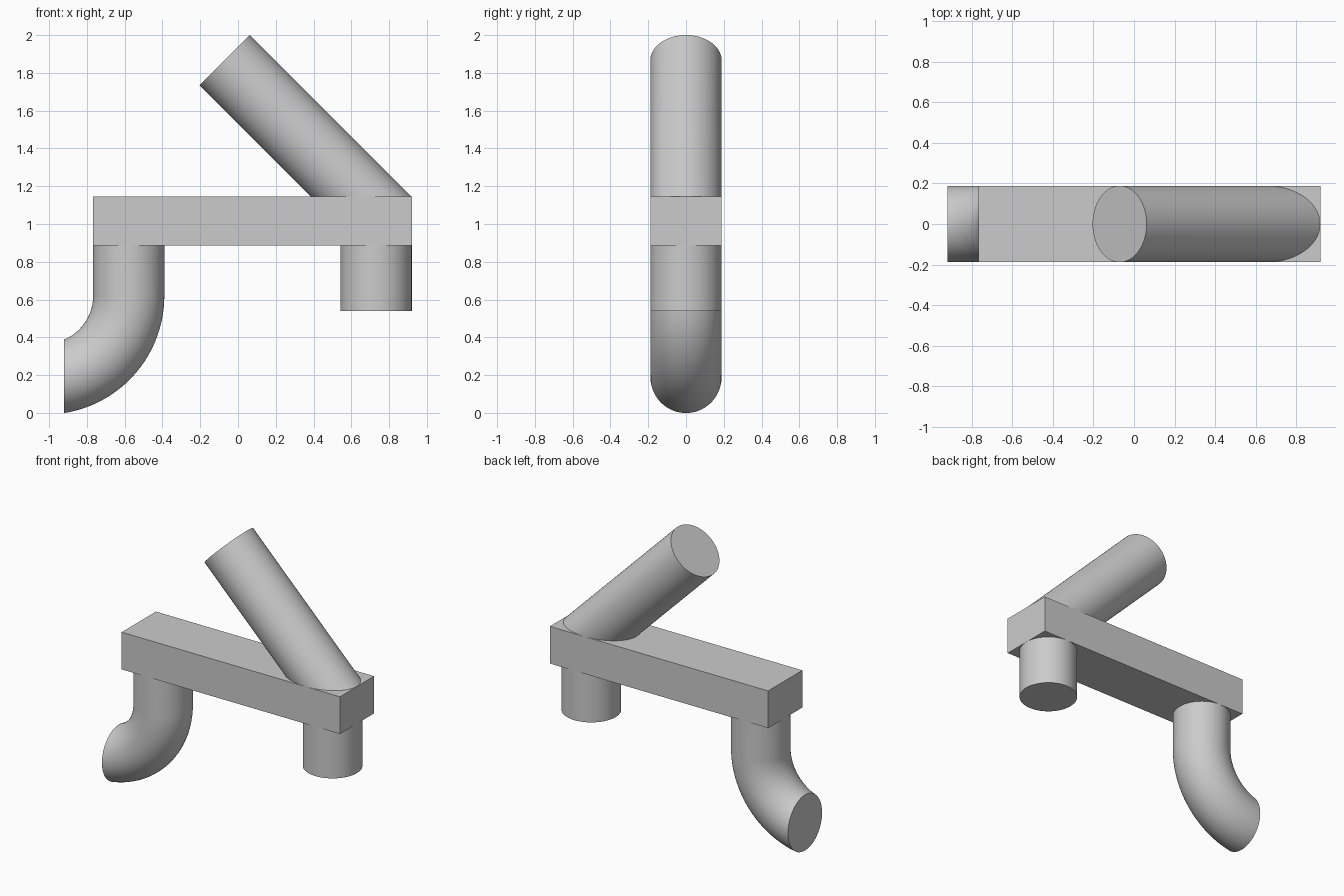
import bpy, bmesh
from math import sin, cos, pi
from mathutils import Vector

cube = bpy.data.objects.get("Cube")
if cube:
    bpy.data.objects.remove(cube, do_unlink=True)

RADIUS = 0.1885
SIDES = 96
BAR_LOW, BAR_TOP = 0.885, 1.145
LEFT_END, RIGHT_END = 0.92, -0.92
BAR_START = -0.767

grey = bpy.data.materials.new("plain grey")
grey.use_nodes = True
color = (0.6, 0.6, 0.6, 1)
grey.diffuse_color = color
grey.node_tree.nodes["Principled BSDF"].inputs["Base Color"].default_value = color


def finish(bm, name, smooth=True):
    bmesh.ops.recalc_face_normals(bm, faces=bm.faces)
    mesh = bpy.data.meshes.new(name)
    bm.to_mesh(mesh)
    bm.free()
    mesh.materials.append(grey)
    obj = bpy.data.objects.new(name, mesh)
    bpy.context.collection.objects.link(obj)
    if smooth:
        bpy.ops.object.select_all(action='DESELECT')
        obj.select_set(True)
        bpy.context.view_layer.objects.active = obj
        bpy.ops.object.shade_smooth_by_angle(angle=pi / 6)
    return obj


def tube(path, tangents):
    """Solid round rod swept along a path in the xz plane."""
    bm = bmesh.new()
    side = Vector((0, 1, 0))
    rings = []
    for point, tangent in zip(path, tangents):
        across = side.cross(tangent.normalized())
        rings.append([bm.verts.new(point + RADIUS * (side * cos(a) + across * sin(a)))
                      for a in (2 * pi * i / SIDES for i in range(SIDES))])
    for low, high in zip(rings, rings[1:]):
        for i in range(SIDES):
            j = (i + 1) % SIDES
            bm.faces.new((low[i], low[j], high[j], high[i]))
    bm.faces.new(rings[0])
    bm.faces.new(rings[-1])
    return bm


def cut(bm, point, normal):
    """Remove everything on the normal side of a plane and cap the opening."""
    bmesh.ops.bisect_plane(bm, geom=bm.verts[:] + bm.edges[:] + bm.faces[:],
                           plane_co=point, plane_no=normal, clear_outer=True)
    bmesh.ops.holes_fill(bm, edges=[e for e in bm.edges if e.is_boundary])


# Rectangular bar
bm = bmesh.new()
bmesh.ops.create_cube(bm, size=1)
for v in bm.verts:
    v.co.x = LEFT_END if v.co.x > 0 else BAR_START
    v.co.y = RADIUS if v.co.y > 0 else -RADIUS
    v.co.z = BAR_TOP if v.co.z > 0 else BAR_LOW
finish(bm, "bar", smooth=False)

# Short straight leg
leg_x = LEFT_END - RADIUS
down = Vector((0, 0, -1))
finish(tube([Vector((leg_x, 0, BAR_LOW)), Vector((leg_x, 0, 0.54))], [down, down]),
       "straight_leg")

# Slanted rod, cut level where it meets the bar
slope = Vector((1, 0, -1)).normalized()
top = Vector((-0.071, 0, 1.867))
bm = tube([top, top + slope * 1.3], [slope, slope])
cut(bm, Vector((0, 0, BAR_TOP)), down)
finish(bm, "slanted_rod")

# Curved leg, cut upright at its open end
bend, bend_z = 0.44, 0.62
pipe_x = BAR_START + RADIUS
path, tangents = [Vector((pipe_x, 0, BAR_LOW))], [down]
for i in range(33):
    a = pi / 2 * i / 32
    path.append(Vector((pipe_x - bend + bend * cos(a), 0, bend_z - bend * sin(a))))
    tangents.append(Vector((-sin(a), 0, -cos(a))))
bm = tube(path, tangents)
cut(bm, Vector((RIGHT_END, 0, 0)), Vector((-1, 0, 0)))
finish(bm, "curved_leg")
